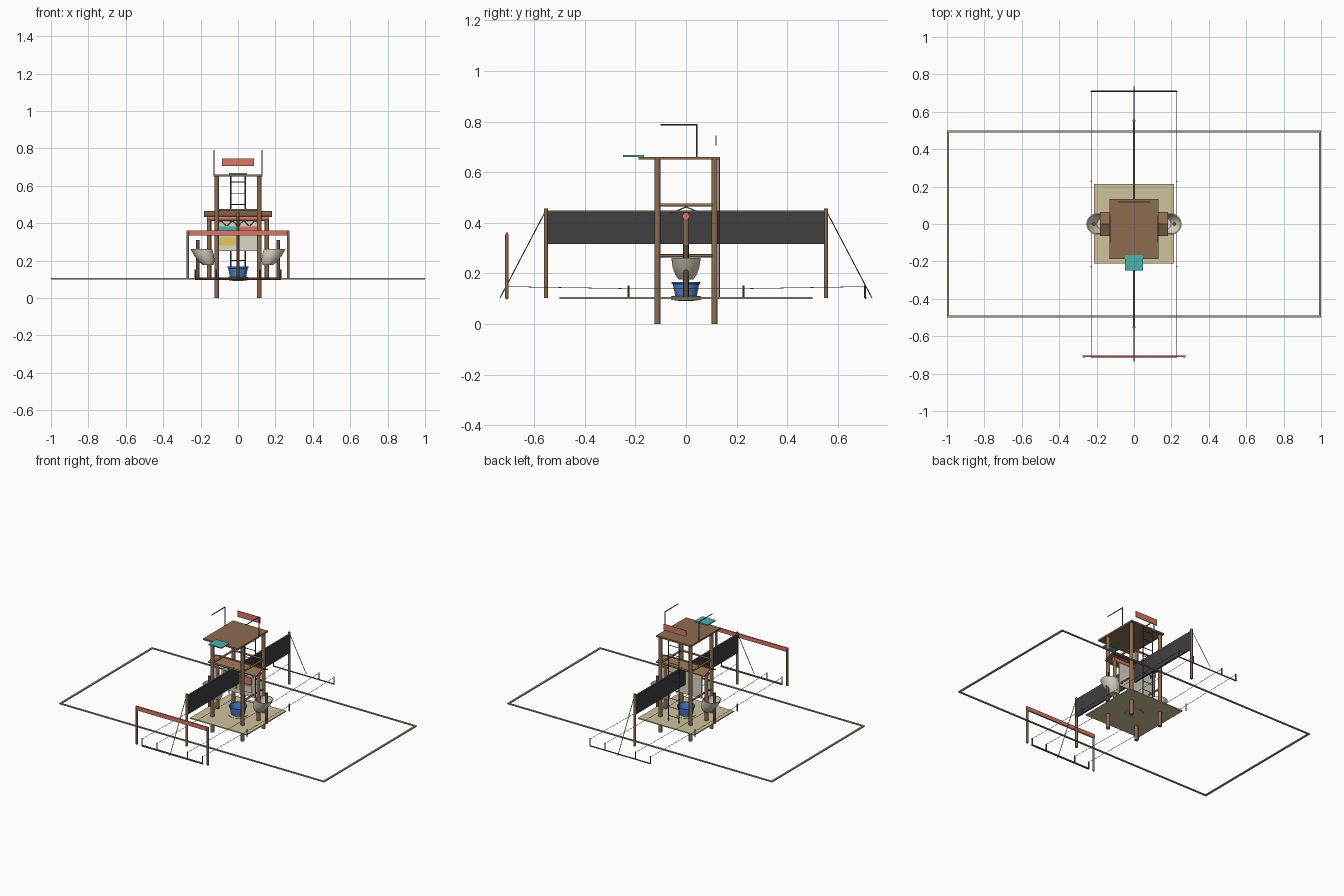
import bpy, bmesh, math
from mathutils import Vector

if "Cube" in bpy.data.objects:
    bpy.data.objects.remove(bpy.data.objects["Cube"])

def mat(name, c):
    m = bpy.data.materials.new(name)
    m.diffuse_color = (*c, 1)
    m.use_nodes = True
    m.node_tree.nodes["Principled BSDF"].inputs["Base Color"].default_value = m.diffuse_color
    return m

WOOD = mat("wood", (0.27, 0.15, 0.08))
DARK = mat("dark_wood", (0.13, 0.08, 0.05))
SAND = mat("sand", (0.62, 0.54, 0.34))
RED = mat("red", (0.70, 0.18, 0.13))
TEAL = mat("teal", (0.07, 0.45, 0.42))
BLUE = mat("blue", (0.08, 0.22, 0.62))
CREAM = mat("cream", (0.72, 0.68, 0.56))
YELLOW = mat("yellow", (0.80, 0.58, 0.10))
NET = mat("net", (0.05, 0.05, 0.055))
METAL = mat("metal", (0.10, 0.10, 0.11))
LINE = mat("line", (0.36, 0.36, 0.28))

def finish(name, bm, m, smooth=False):
    me = bpy.data.meshes.new(name)
    bmesh.ops.recalc_face_normals(bm, faces=bm.faces)
    bm.to_mesh(me)
    bm.free()
    ob = bpy.data.objects.new(name, me)
    bpy.context.collection.objects.link(ob)
    me.materials.append(m)
    if smooth:
        bpy.context.view_layer.objects.active = ob
        ob.select_set(True)
        bpy.ops.object.shade_smooth_by_angle(angle=math.radians(40))
        ob.select_set(False)
    return ob

def box(name, lo, hi, m):
    bm = bmesh.new()
    bmesh.ops.create_cube(bm, size=1)
    lo, hi = Vector(lo), Vector(hi)
    for v in bm.verts:
        v.co = (lo + hi) / 2 + v.co * (hi - lo)
    return finish(name, bm, m)

def rod(name, a, b, r, m, seg=12):
    a, b = Vector(a), Vector(b)
    bm = bmesh.new()
    bmesh.ops.create_cone(bm, cap_ends=True, segments=seg, radius1=r, radius2=r, depth=(b - a).length)
    q = (b - a).to_track_quat('Z', 'Y')
    for v in bm.verts:
        v.co = (a + b) / 2 + q @ v.co
    return finish(name, bm, m, seg > 6)

def lathe(name, prof, m, at=(0, 0), shear=0.0, seg=28):
    # profile of (radius, z); shear slides the rings sideways with height
    bm = bmesh.new()
    rings = []
    for r, z in prof:
        cx = at[0] + shear * (z - prof[0][1])
        rings.append([bm.verts.new((cx + r * math.cos(2 * math.pi * i / seg),
                                    at[1] + r * math.sin(2 * math.pi * i / seg), z)) for i in range(seg)])
    for p, q in zip(rings, rings[1:]):
        for i in range(seg):
            j = (i + 1) % seg
            bm.faces.new((p[i], p[j], q[j], q[i]))
    bm.faces.new(rings[0])
    bm.faces.new(rings[-1])
    return finish(name, bm, m, True)

G = 0.103  # ground level

# court outline
for s in (-1, 1):
    box("court_side_line", (-1, s * 0.495 - 0.005, 0.1), (1, s * 0.495 + 0.005, 0.107), LINE)
    box("court_end_line", (s * 0.994 - 0.006, -0.5, 0.1), (s * 0.994 + 0.006, 0.5, 0.107), LINE)

# tower: floor, legs, rails, roof
box("tower_floor", (-0.213, -0.211, 0.1), (0.213, 0.213, 0.107), SAND)
for x in (-0.114, 0.114):
    for y in (-0.113, 0.113):
        rod("tower_leg", (x, y, 0), (x, y, 0.652), 0.012, WOOD)
    for z in (0.27, 0.47):
        rod("side_rail", (x, -0.113, z), (x, 0.113, z), 0.006, WOOD)
for y in (-0.113, 0.113):
    rod("cross_rail", (-0.114, y, 0.47), (0.114, y, 0.47), 0.006, WOOD)
box("tower_roof", (-0.131, -0.188, 0.65), (0.131, 0.134, 0.661), WOOD)
box("teal_board", (-0.049, -0.248, 0.661), (0.049, -0.165, 0.668), TEAL)
box("roof_sign", (-0.085, 0.116, 0.705), (0.085, 0.121, 0.746), RED)
for x in (-0.128, 0.128):
    rod("lamp_pole", (x, 0.042, 0.655), (x, 0.042, 0.79), 0.003, METAL, 8)
    rod("lamp_arm", (x, 0.045, 0.788), (x, -0.1, 0.788), 0.003, METAL, 8)

# ladder at the back
for x in (-0.039, 0.039):
    rod("ladder_rail", (x, 0.132, G), (x, 0.132, 0.655), 0.003, METAL, 8)
for i in range(9):
    z = 0.14 + i * 0.06
    rod("ladder_rung", (-0.039, 0.132, z), (0.039, 0.132, z), 0.0025, METAL, 6)

# gable canopy with bar, posts and hanging panel
for s in (-1, 1):
    bm = bmesh.new()
    pts = [(0, 0.466), (s * 0.063, 0.439), (s * 0.063, 0.434), (0, 0.460)]
    a = [bm.verts.new((-0.182, y, z)) for y, z in pts]
    b = [bm.verts.new((0.182, y, z)) for y, z in pts]
    bm.faces.new(a)
    bm.faces.new(b)
    for i in range(4):
        bm.faces.new((a[i], a[i - 1], b[i - 1], b[i]))
    finish("canopy_slope", bm, WOOD)
rod("red_bar", (-0.167, 0, 0.426), (0.167, 0, 0.426), 0.014, RED, 16)
for x in (-0.155, 0.155):
    rod("canopy_post", (x, 0, G), (x, 0, 0.44), 0.012, WOOD)
box("hanging_panel", (-0.125, 0.002, 0.25), (0.125, 0.01, 0.41), CREAM)
for i in range(4):
    x = -0.09 + i * 0.06
    for s in (-1, 1):
        rod("panel_tie", (x, -0.002, 0.415), (x + s * 0.028, -0.002, 0.385), 0.003, WOOD, 6)
for x0, z0, m in ((-0.105, 0.28, YELLOW), (0.01, 0.28, CREAM), (-0.105, 0.335, TEAL), (0.01, 0.335, RED)):
    box("panel_square", (x0, -0.006, z0), (x0 + 0.095, 0.002, z0 + 0.046), m)

# side basins on their posts
for s in (-1, 1):
    rod("basin_post", (s * 0.215, 0, G), (s * 0.215, 0, 0.31), 0.010, DARK)
    lathe("basin", [(0.028, 0.176), (0.042, 0.195), (0.053, 0.225), (0.058, 0.262),
                    (0.052, 0.262), (0.046, 0.225), (0.030, 0.195)], CREAM, (s * 0.16, 0), s * 0.42)

# bucket and its dish
lathe("base_dish", [(0.03, 0.092), (0.058, 0.096), (0.06, 0.109), (0.05, 0.112)], SAND)
lathe("blue_bucket", [(0.042, 0.108), (0.052, 0.158), (0.057, 0.16), (0.057, 0.167),
                      (0.05, 0.167), (0.04, 0.115)], BLUE)

# net, its posts and guy wires
box("net", (-0.005, -0.55, 0.316), (0.005, 0.55, 0.442), NET)
rod("net_cord", (0, -0.553, 0.445), (0, 0.553, 0.445), 0.003, LINE, 8)
for s in (-1, 1):
    rod("net_post", (0, s * 0.553, G), (0, s * 0.553, 0.456), 0.008, WOOD)
    rod("guy_wire", (0, s * 0.553, 0.45), (0, s * 0.735, G), 0.002, METAL, 6)

# low rope lanes running along y
for x in (-0.228, -0.115, 0.115, 0.228):
    ys = (-0.708, -0.228, 0.228, 0.708)
    zs = (0.148, 0.14, 0.14, 0.148)
    for i in range(3):
        rod("lane_rope", (x, ys[i], zs[i]), (x, ys[i + 1], zs[i + 1]), 0.0012, METAL, 5)
    for y in ys:
        if abs(y) > 0.5 or abs(x) > 0.2:
            rod("lane_stake", (x, y, G), (x, y, 0.152), 0.004, DARK, 8)
rod("back_lane_rail", (-0.23, 0.71, G), (0.23, 0.71, G), 0.004, METAL, 8)
for i in range(8):
    x = -0.23 + i * 0.0575
    rod("front_lane_rail", (x, -0.708, G), (x + 0.0575, -0.708, G), 0.006, (DARK, WOOD)[i % 2], 8)

# front gate
for x in (-0.268, 0.268):
    rod("gate_post", (x, -0.708, G), (x, -0.708, 0.355), 0.007, WOOD)
box("gate_bar", (-0.275, -0.712, 0.335), (0.275, -0.703, 0.362), RED)
